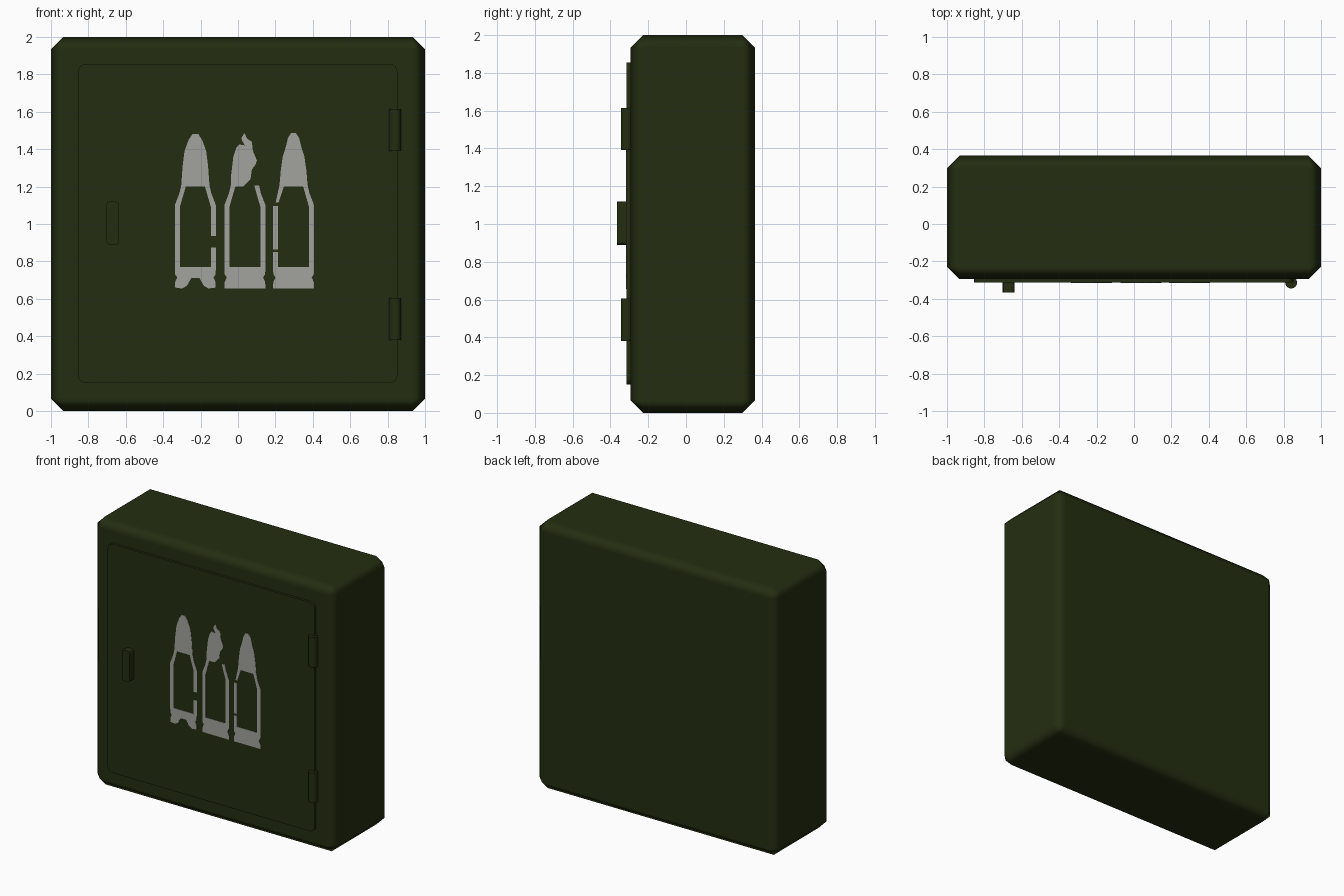
import bpy, bmesh, math
from mathutils import Matrix, Vector

if "Cube" in bpy.data.objects:
    bpy.data.objects.remove(bpy.data.objects["Cube"])


def material(name, rgb):
    m = bpy.data.materials.new(name)
    m.diffuse_color = (*rgb, 1)
    m.use_nodes = True
    m.node_tree.nodes["Principled BSDF"].inputs["Base Color"].default_value = m.diffuse_color
    return m


GREEN = material("dark olive green", (0.0175, 0.0265, 0.0055))
GREY = material("stencil grey", (0.36, 0.37, 0.34))


def finish(bm, name, mat):
    bmesh.ops.recalc_face_normals(bm, faces=bm.faces[:])
    me = bpy.data.meshes.new(name)
    bm.to_mesh(me)
    bm.free()
    me.materials.append(mat)
    ob = bpy.data.objects.new(name, me)
    bpy.context.collection.objects.link(ob)
    return ob


def box(name, lo, hi, bevel, segments=1, depth_edges_only=False):
    bm = bmesh.new()
    lo, hi = Vector(lo), Vector(hi)
    bmesh.ops.create_cube(bm, size=1, matrix=Matrix.Translation((lo + hi) / 2) @ Matrix.Diagonal((*(hi - lo), 1)))
    edges = bm.edges[:]
    if depth_edges_only:
        edges = [e for e in edges if abs(e.verts[0].co.y - e.verts[1].co.y) > 1e-4]
    bmesh.ops.bevel(bm, geom=edges, offset=bevel, segments=segments, profile=0.5, affect='EDGES')
    return finish(bm, name, GREEN)


# Cabinet body: chamfered block with softly shaded chamfers
body = box("cabinet_body", (-1, -0.295, 0), (1, 0.365, 2), 0.067)
for p in body.data.polygons:
    p.use_smooth = True
wn = body.modifiers.new("weighted_normals", 'WEIGHTED_NORMAL')
wn.weight = 100

# Door plate and handle
box("door", (-0.855, -0.314, 0.15), (0.852, -0.28, 1.856), 0.04, 4, True)
box("handle", (-0.702, -0.365, 0.89), (-0.638, -0.30, 1.12), 0.014, 2, True)

# Hinge barrels
for label, z in (("lower", 0.493), ("upper", 1.503)):
    bm = bmesh.new()
    bmesh.ops.create_cone(bm, cap_ends=True, segments=16, radius1=0.032, radius2=0.032, depth=0.224,
                          matrix=Matrix.Translation((0.84, -0.313, z)))
    hinge = finish(bm, label + "_hinge", GREEN)
    for p in hinge.data.polygons:
        p.use_smooth = len(p.vertices) == 4


# Painted cartridge stencil: thin plates on the door
def stencil(name, cx, shapes):
    bm = bmesh.new()
    for pts in shapes:
        f = bm.faces.new([bm.verts.new((cx + u, -0.3165, z)) for u, z in pts])
        ext = bmesh.ops.extrude_face_region(bm, geom=[f])
        bmesh.ops.translate(bm, vec=(0, 0.004, 0), verts=[g for g in ext["geom"] if isinstance(g, bmesh.types.BMVert)])
    bmesh.ops.triangulate(bm, faces=[f for f in bm.faces if len(f.verts) > 4])
    return finish(bm, name, GREY)


def flip(pts):
    return [(-u, z) for u, z in pts]


def symmetric(half):
    return half + flip(half)[::-1]


def wall(top, bottom):
    return [(0.083, bottom), (0.11, bottom), (0.11, top), (0.083, top)]


TIP = symmetric([(0.012, 1.487), (0.03, 1.46), (0.042, 1.41), (0.058, 1.36), (0.068, 1.29), (0.076, 1.20)])
SHOULDER = [(0.050, 1.205), (0.076, 1.205), (0.085, 1.165), (0.11, 1.10), (0.083, 1.09)]
BASE_SIDE = [(0.11, 0.77), (0.108, 0.73), (0.097, 0.715), (0.108, 0.69)]
BASE = symmetric(BASE_SIDE + [(0.11, 0.655)])
WORN_BASE = symmetric(BASE_SIDE + [(0.108, 0.66), (0.07, 0.655), (0.045, 0.67), (0.022, 0.71)])
BROKEN_TIP = [(-0.02, 1.457), (-0.002, 1.487), (0.011, 1.457), (0.037, 1.44), (0.043, 1.39), (0.064, 1.34),
              (0.058, 1.32), (0.037, 1.29), (0.03, 1.24), (0.005, 1.215), (-0.01, 1.20), (-0.076, 1.20),
              (-0.074, 1.26), (-0.062, 1.36), (-0.045, 1.41), (-0.03, 1.425), (0.0, 1.42), (-0.012, 1.44)]
BLUNT_TIP = symmetric([(0.015, 1.482), (0.036, 1.45), (0.058, 1.39), (0.068, 1.31), (0.076, 1.20)])

stencil("left_cartridge_stencil", -0.228, [
    BLUNT_TIP, SHOULDER, flip(SHOULDER), flip(wall(1.10, 0.765)),
    wall(1.10, 0.935), wall(0.875, 0.765), WORN_BASE])
stencil("middle_cartridge_stencil", 0.037, [
    BROKEN_TIP, SHOULDER, flip(SHOULDER), flip(wall(1.10, 0.765)), wall(1.10, 0.765), BASE])
stencil("right_cartridge_stencil", 0.297, [
    TIP, SHOULDER, flip([(0.050, 1.205), (0.076, 1.205), (0.096, 1.115), (0.08, 1.115)]),
    flip(wall(1.095, 0.865)), flip(wall(0.85, 0.765)), wall(1.10, 0.765), BASE])
